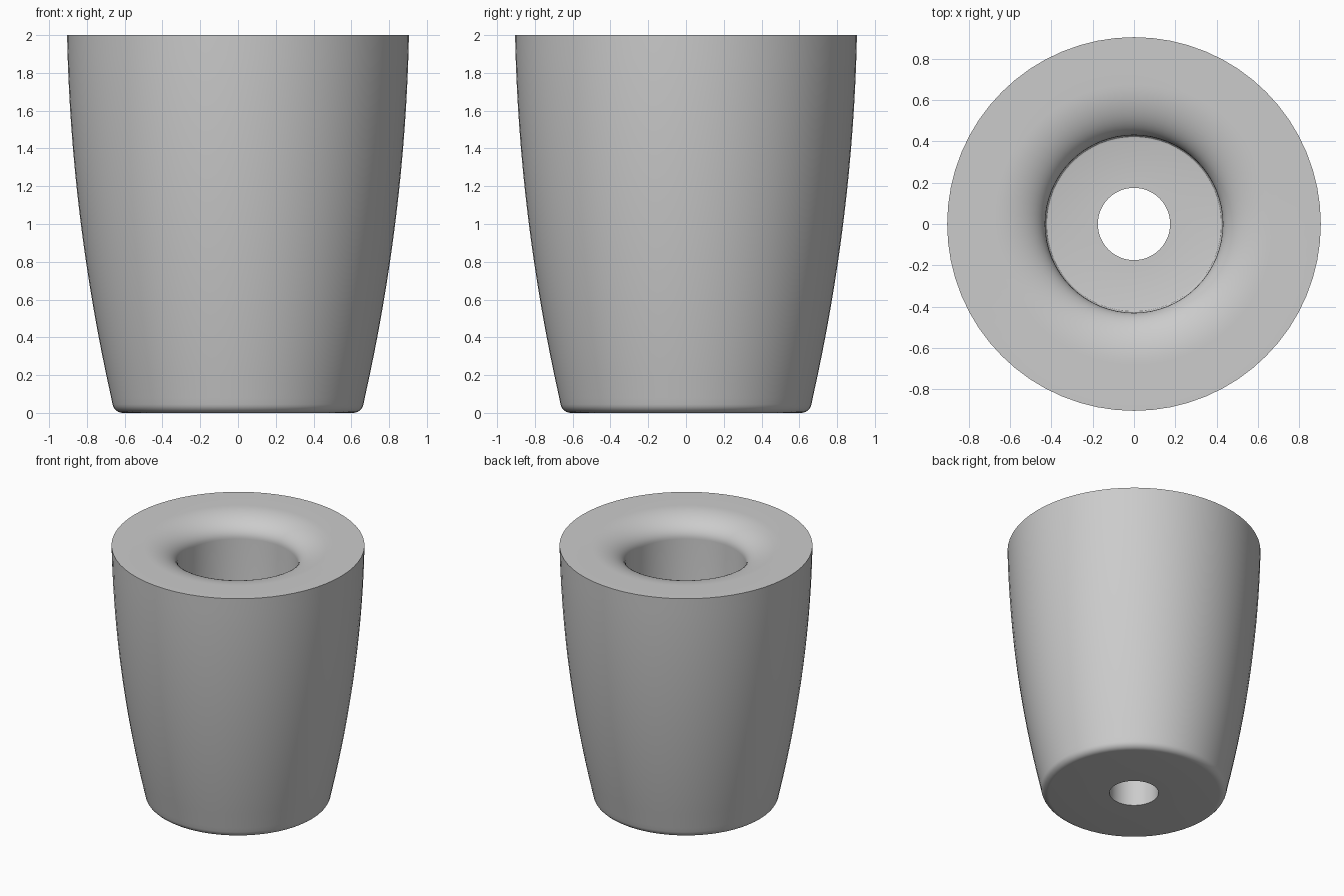
import bpy
import bmesh
from math import sin, cos, pi, radians

cube = bpy.data.objects.get("Cube")
if cube:
    bpy.data.objects.remove(cube, do_unlink=True)

SEGMENTS = 64
HEIGHT = 2.0
HOLE_R, BORE_R, LIP_R, RIM_R = 0.175, 0.43, 0.68, 0.905
LIP_DROP, FLOOR_Z, FILLET = 0.15, 0.3, 0.015

# One grey material
grey = bpy.data.materials.new("plain grey")
grey.use_nodes = True
colour = (0.6, 0.6, 0.6, 1)
grey.diffuse_color = colour
grey.node_tree.nodes["Principled BSDF"].inputs["Base Color"].default_value = colour


def arc(cx, cz, rx, rz, start, end, steps):
    """Points on an elliptical arc, angles in degrees."""
    angles = [radians(start + (end - start) * i / steps) for i in range(steps + 1)]
    return [(cx + rx * cos(a), cz + rz * sin(a)) for a in angles]


def lathe(name, profile):
    """Turn a closed profile of (radius, height) points around z."""
    bm = bmesh.new()
    rings = []
    for i in range(SEGMENTS):
        a = 2 * pi * i / SEGMENTS
        rings.append([bm.verts.new((r * cos(a), r * sin(a), z)) for r, z in profile])
    n = len(profile)
    for i, ring in enumerate(rings):
        nxt = rings[(i + 1) % SEGMENTS]
        for j in range(n):
            k = (j + 1) % n
            bm.faces.new((ring[j], nxt[j], nxt[k], ring[k]))
    bmesh.ops.recalc_face_normals(bm, faces=bm.faces)
    mesh = bpy.data.meshes.new(name)
    bm.to_mesh(mesh)
    bm.free()
    obj = bpy.data.objects.new(name, mesh)
    bpy.context.collection.objects.link(obj)
    mesh.materials.append(grey)
    bpy.ops.object.select_all(action="DESELECT")
    obj.select_set(True)
    bpy.context.view_layer.objects.active = obj
    bpy.ops.object.shade_smooth_by_angle(angle=radians(30))
    return obj


# Underside with a rounded lower edge
profile = [(HOLE_R, 0)] + arc(0.61, 0.055, 0.055, 0.055, -90, -10, 6)

# Outer wall, bulging gently up to the rim
for i in range(17):
    z = 0.08 + (HEIGHT - 0.08) * i / 16
    d = HEIGHT - z
    profile.append((RIM_R - 0.02 * d - 0.053 * d * d, z))

# Flat rim rolling into the bore
profile += arc(LIP_R, HEIGHT - LIP_DROP, LIP_R - BORE_R, LIP_DROP, 90, 180, 14)

# Bore, filleted floor and through hole
profile += arc(BORE_R - FILLET, FLOOR_Z + FILLET, FILLET, FILLET, 0, -90, 3)
profile.append((HOLE_R, FLOOR_Z))

lathe("tapered_body", profile)
